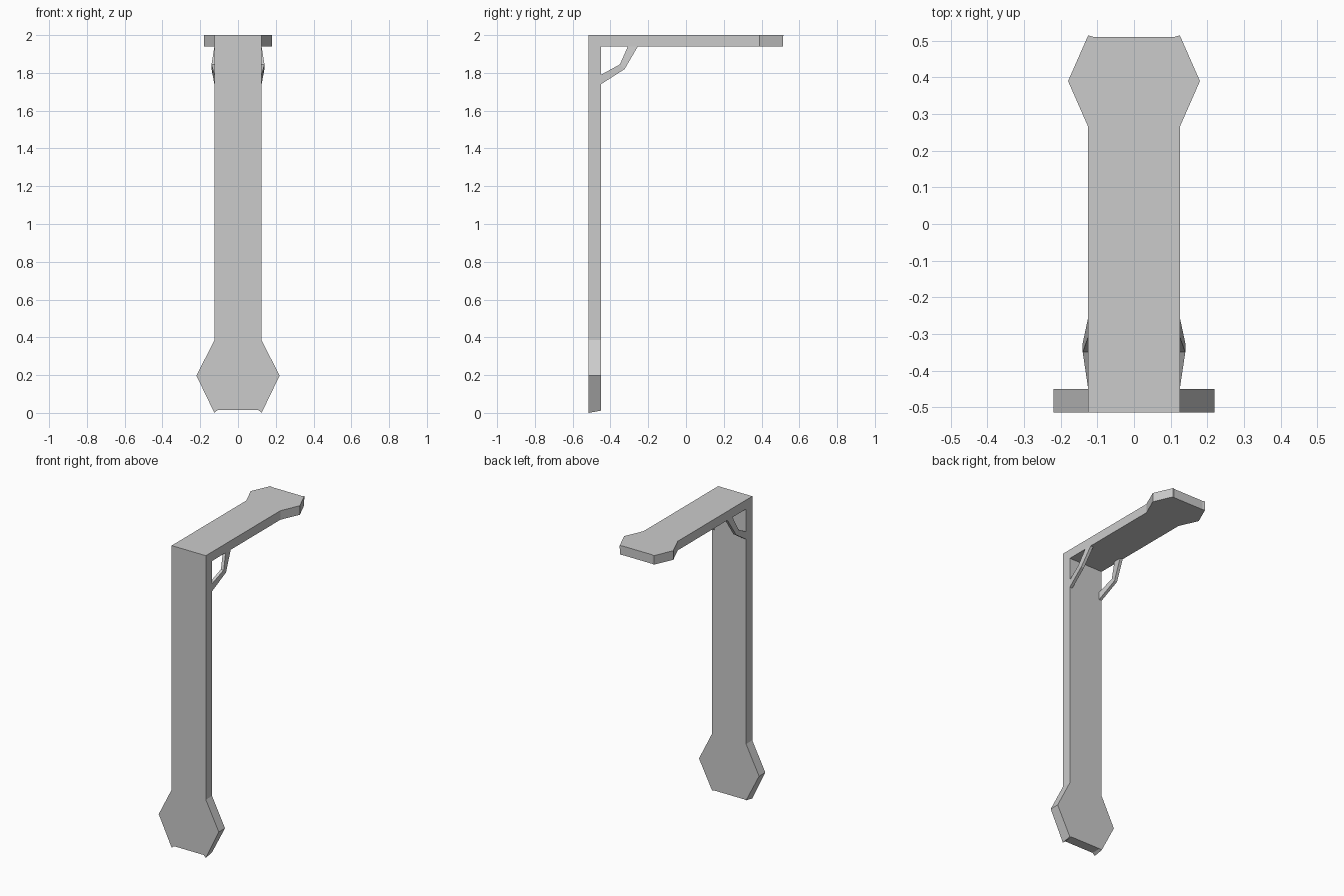
import bpy, bmesh

if "Cube" in bpy.data.objects:
    bpy.data.objects.remove(bpy.data.objects["Cube"])


def loft(name, loops, closed_path=False, open_edges=()):
    """Join two matching loops into a solid, leaving chosen sides open."""
    bm = bmesh.new()
    a, b = [[bm.verts.new(p) for p in loop] for loop in loops]
    bm.faces.new(a)
    bm.faces.new(b)
    n = len(a)
    for i in range(n):
        if i not in open_edges:
            j = (i + 1) % n
            bm.faces.new((a[i], a[j], b[j], b[i]))
    bmesh.ops.recalc_face_normals(bm, faces=bm.faces)
    mesh = bpy.data.meshes.new(name)
    bm.to_mesh(mesh)
    bm.free()
    obj = bpy.data.objects.new(name, mesh)
    bpy.context.collection.objects.link(obj)
    return obj


def outline(half):
    """Mirror a half outline of (half width, position along the plate)."""
    return half + [(-x, t) for x, t in reversed(half)]


FRONT, BACK, TOP, UNDER = -0.515, -0.45, 2.0, 1.94
W = 0.125

# Upright plate with hexagonal foot; its top is mitred into the arm
def post_loop(y, top, low):
    half = [(W, top), (W, 0.385), (0.22, 0.197), (W, low), (0.108, 0.015)]
    return [(x, y, z) for x, z in outline(half)]

loft("upright_plate", [post_loop(FRONT, TOP, 0.0),
                       post_loop(BACK, UNDER, 0.012)], open_edges=(9,))

# Horizontal arm with hexagonal end
def arm_loop(z, start, end):
    half = [(W, start), (W, 0.265), (0.18, 0.39), (W, end), (0.108, 0.51)]
    return [(x, y, z) for x, y in outline(half)]

loft("arm_plate", [arm_loop(TOP, FRONT, 0.515),
                   arm_loop(UNDER, BACK, 0.513)], open_edges=(9,))

# Bent corner braces, bowed slightly outwards at the bend
brace = [(0, BACK, 1.74), (0.015, -0.325, 1.82), (0, -0.255, UNDER),
         (0, -0.308, UNDER), (0.015, -0.35, 1.845), (0, BACK, 1.79)]
for side, label in ((1, "right"), (-1, "left")):
    loops = [[(side * (x0 + bow), y, z) for bow, y, z in brace]
             for x0 in (0.105, W)]
    obj = loft(label + "_brace", loops, open_edges=(2, 5))
    # Split the bent side faces into planar pieces
    bm = bmesh.new()
    bm.from_mesh(obj.data)
    bm.verts.ensure_lookup_table()
    for k in (0, 6):
        bmesh.ops.connect_verts(bm, verts=[bm.verts[k + 1], bm.verts[k + 4]])
    bm.to_mesh(obj.data)
    bm.free()
